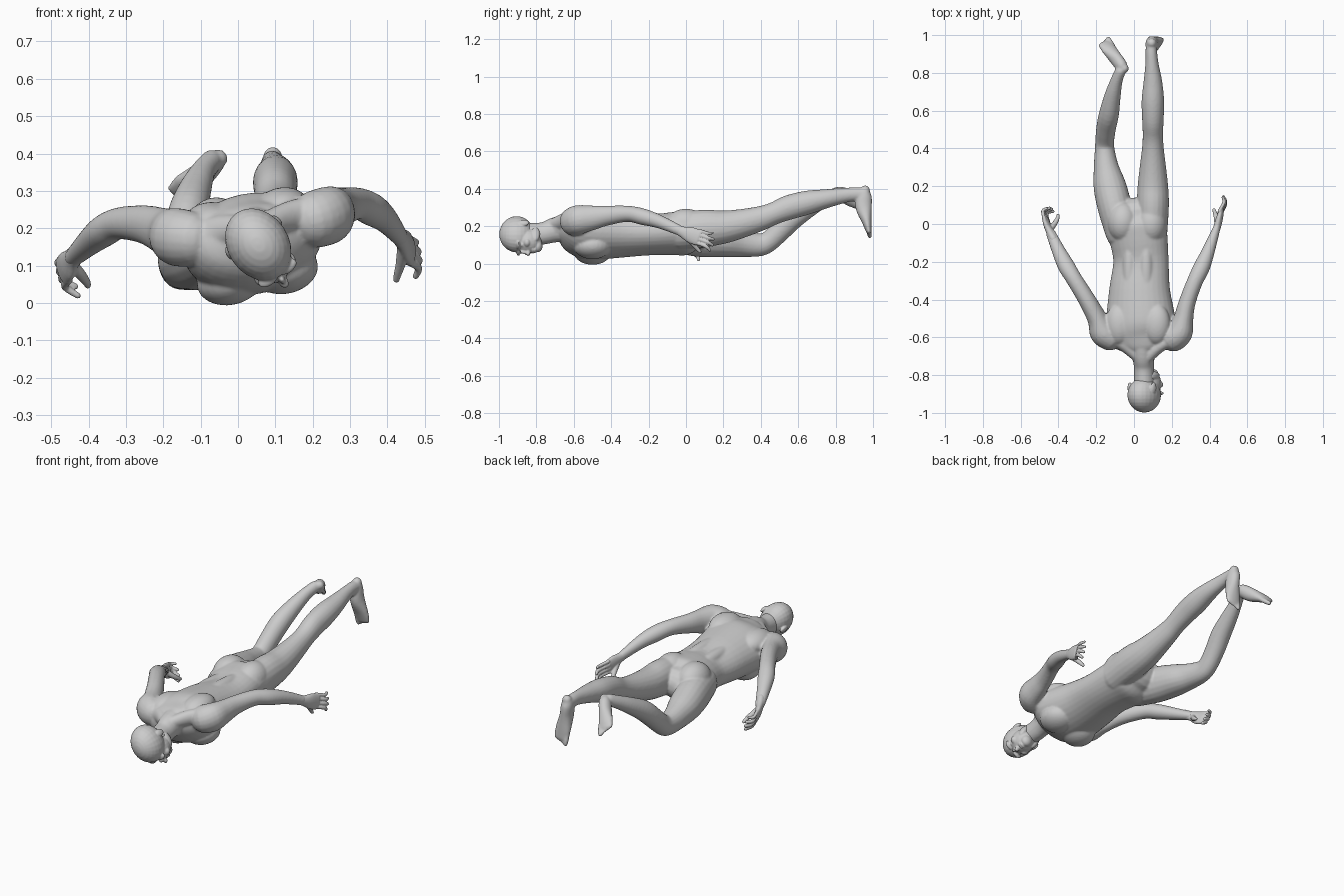
import bpy, bmesh, math
from mathutils import Vector, Matrix


def catmull(a, b, c, d, t):
    return [0.5 * (2*q + (r-p)*t + (2*p-5*q+4*r-s)*t*t + (3*q-p-3*r+s)*t**3)
            for p, q, r, s in zip(a, b, c, d)]


def tube(bm, secs, side=(1, 0, 0), n=20, steps=4):
    """Loft ellipses (x, y, z, half width, half depth) along a smooth path with round ends."""
    p = [secs[0]] + list(secs) + [secs[-1]]
    pts = [catmull(*p[i:i+4], k/steps) for i in range(len(secs)-1) for k in range(steps)]
    pts.append(list(secs[-1]))
    rings = []
    for i, s in enumerate(pts):
        c = Vector(s[:3])
        t = (Vector(pts[min(i+1, len(pts)-1)][:3]) - Vector(pts[max(i-1, 0)][:3])).normalized()
        u = Vector(side)
        u = (u - t*u.dot(t)).normalized()
        rings.append((c, t, u, s[3], s[4]))

    def cap(ring, sign):
        c, t, u, w, h = ring
        r = min(w, h)
        return [(c + t*sign*r*math.sin(a), t, u, w*math.cos(a), h*math.cos(a))
                for a in (0.4, 0.8, 1.15, 1.4)]
    rings = cap(rings[0], -1)[::-1] + rings + cap(rings[-1], 1)
    loops = []
    for c, t, u, w, h in rings:
        v = t.cross(u)
        loops.append([bm.verts.new(c + u*w*math.cos(2*math.pi*k/n) + v*h*math.sin(2*math.pi*k/n))
                      for k in range(n)])
    for a, b in zip(loops, loops[1:]):
        for k in range(n):
            bm.faces.new((a[k], a[(k+1) % n], b[(k+1) % n], b[k]))
    bm.faces.new(loops[0][::-1])
    bm.faces.new(loops[-1])


def blob(bm, c, r, frame=Matrix.Identity(4)):
    bmesh.ops.create_uvsphere(bm, u_segments=24, v_segments=14, radius=1,
                              matrix=frame @ Matrix.Translation(c) @ Matrix.Diagonal((*r, 1)))


def finish(name, bm, voxel, smooth):
    """Fuse the overlapping forms into one smooth skin."""
    bmesh.ops.recalc_face_normals(bm, faces=bm.faces)
    me = bpy.data.meshes.new(name)
    bm.to_mesh(me)
    bm.free()
    ob = bpy.data.objects.new(name, me)
    bpy.context.collection.objects.link(ob)
    m = ob.modifiers.new("fuse", 'REMESH')
    m.mode, m.voxel_size, m.use_smooth_shade = 'VOXEL', voxel, True
    m = ob.modifiers.new("soften", 'SMOOTH')
    m.factor, m.iterations = 0.5, smooth


TILT = (0.98, 0, 0.2)
body = bmesh.new()

# torso and neck
tube(body, [(.05, -.68, .19, .07, .06), (.047, -.645, .185, .14, .085), (.04, -.58, .168, .185, .122),
            (.035, -.5, .158, .185, .135), (.03, -.35, .155, .163, .122), (.037, -.2, .152, .148, .106),
            (.025, -.08, .16, .155, .112), (.012, 0, .162, .16, .115), (.008, .05, .165, .13, .09)], TILT, 32)
tube(body, [(.045, -.62, .19, .075, .075), (.05, -.7, .18, .06, .068), (.053, -.76, .162, .053, .06),
            (.055, -.84, .155, .055, .062)], TILT)

# muscle masses: chest, shoulder blades, lower back, trapezius, buttocks
tilt = Matrix.Translation((.035, 0, .158)) @ Matrix.Rotation(-.2, 4, 'Y')
for s in (-1, 1):
    blob(body, (s*.075, -.5, -.085), (.09, .1, .065), tilt)
    blob(body, (s*.1, -.53, .075), (.075, .11, .058), tilt)
    blob(body, (s*.045, -.25, .065), (.04, .2, .045), tilt)
    tube(body, [(.05, -.73, .2, .03, .03), (.045+s*.09, -.645, .21+s*.018, .035, .045),
                (.045+s*.17, -.6, .205+s*.035, .04, .05)])
blob(body, (.092, .0, .205), (.083, .11, .088))
blob(body, (-.058, .01, .19), (.085, .11, .093))

# straight leg
tube(body, [(.095, -.04, .175, .082, .1), (.1, .1, .188, .085, .1), (.1, .2, .195, .081, .089),
            (.1, .3, .215, .07, .077), (.1, .4, .242, .058, .066), (.1, .47, .268, .054, .06),
            (.1, .55, .3, .057, .066), (.1, .65, .326, .06, .064), (.1, .75, .347, .05, .051),
            (.095, .85, .365, .035, .04), (.092, .91, .371, .031, .037), (.092, .95, .37, .03, .036)])
# bent leg
tube(body, [(-.07, -.05, .145, .08, .09), (-.1, .08, .135, .09, .1), (-.128, .2, .12, .087, .087),
            (-.147, .3, .107, .067, .072), (-.155, .39, .1, .053, .062), (-.155, .44, .117, .05, .056),
            (-.148, .505, .175, .052, .056), (-.133, .58, .245, .053, .056), (-.113, .68, .308, .043, .045),
            (-.092, .76, .353, .032, .036), (-.072, .81, .378, .029, .033)])


def foot(secs, side, big):
    """Foot path from heel to ball, then five toes fanned across the side direction."""
    tube(body, secs, side)
    a, b = Vector(secs[-2][:3]), Vector(secs[-1][:3])
    d, u = (b - a).normalized(), Vector(side).normalized()
    for k in range(5):
        q = b + u*big*(.032 - .0165*k) - d*.006*k
        r = .0135 if k == 0 else .0095
        tube(body, [(*(q - d*.02), r, r), (*(q + d*.018), r, r), (*(q + d*.03), r, r*.85)], side, 12)


foot([(.093, .958, .392, .026, .026), (.093, .952, .36, .033, .042), (.1, .95, .3, .035, .044),
      (.11, .967, .225, .045, .027), (.115, .977, .175, .045, .016)], (1, 0, 0), -1)
foot([(-.052, .823, .387, .025, .024), (-.068, .84, .375, .032, .036), (-.095, .875, .345, .034, .038),
      (-.132, .925, .315, .042, .024), (-.15, .952, .293, .043, .015)], (.071, .022, -.042), 1)

# arms
tube(body, [(-.13, -.6, .172, .07, .075), (-.165, -.57, .177, .072, .078), (-.195, -.5, .19, .053, .065),
            (-.25, -.4, .21, .046, .052), (-.318, -.29, .213, .043, .043), (-.36, -.22, .192, .045, .042),
            (-.4, -.14, .16, .036, .034), (-.44, -.05, .122, .026, .024)])
tube(body, [(.21, -.6, .225, .075, .078), (.243, -.57, .235, .07, .078), (.262, -.5, .245, .053, .066),
            (.28, -.42, .257, .045, .053), (.32, -.31, .266, .042, .043), (.358, -.23, .25, .044, .044),
            (.395, -.14, .223, .034, .036), (.435, -.03, .175, .021, .027)])
finish("body", body, .006, 7)


def hand(name, palm, side, bases, mid, tip, thumb):
    """Palm loft, four curled fingers stepped along the side direction, and a thumb."""
    bm = bmesh.new()
    tube(bm, palm, side)
    base, step = Vector(bases[0]), Vector(bases[1])
    for k, (l, r) in enumerate(((.92, .0105), (1, .011), (.95, .0105), (.78, .009))):
        q = base + step*k
        fan = step*(k - 1.5)*.35
        tube(bm, [(*(q - Vector(mid)*.5), r, r), (*(q + Vector(mid)*l), r, r),
                  (*(q + Vector(tip)*l + fan), r*.8, r*.8)], (0, 0, 1), 12)
    tube(bm, thumb, (1, 0, 0), 12)
    finish(name, bm, .0035, 4)


hand("right_side_hand",
     [(.42, -.065, .19, .026, .022), (.437, -.025, .172, .028, .02), (.45, .02, .155, .042, .019),
      (.462, .065, .138, .043, .014)], (0, .35, 1),
     ((.464, .068, .106), (-.001, .006, .022)), (.02, .036, -.012), (.012, .068, -.025),
     [(.442, 0, .145, .017, .017), (.436, .035, .108, .014, .014), (.428, .06, .08, .011, .011),
      (.424, .075, .063, .009, .009)])
hand("left_side_hand",
     [(-.425, -.08, .138, .028, .024), (-.443, -.045, .12, .028, .021), (-.458, -.01, .1, .04, .018),
      (-.468, .025, .085, .041, .015)], (-.35, .3, 1),
     ((-.456, .022, .055), (-.007, .006, .02)), (-.008, .036, -.012), (.026, .052, -.027),
     [(-.442, -.025, .1, .017, .017), (-.418, .005, .073, .014, .014), (-.405, .03, .055, .011, .011),
      (-.402, .045, .047, .009, .009)])

# head, modelled upright facing -y, then laid down and turned
turn = Matrix(((.83, -.56, 0, .062), (0, 0, -1, -.88), (.56, .83, 0, .145), (0, 0, 0, 1)))
head = bmesh.new()
blob(head, (0, .014, .025), (.082, .103, .093), turn)       # cranium
blob(head, (0, -.03, -.035), (.064, .07, .075), turn)       # face
blob(head, (0, -.062, -.087), (.032, .034, .026), turn)     # chin
blob(head, (0, -.092, -.062), (.022, .013, .007), turn)     # lips
blob(head, (0, -.092, -.073), (.019, .012, .006), turn)
blob(head, (0, -.106, -.036), (.013, .019, .012), turn)     # nose
blob(head, (0, -.097, -.018), (.009, .015, .026), turn)
for s in (-1, 1):
    blob(head, (s*.03, -.077, .016), (.03, .019, .011), turn)     # brow
    blob(head, (s*.038, -.066, -.03), (.025, .024, .02), turn)    # cheek
    blob(head, (s*.03, -.073, -.005), (.014, .014, .009), turn)   # eye
    blob(head, (s*.045, -.015, -.075), (.018, .045, .024), turn)  # jaw
    blob(head, (s*.08, .026, -.012), (.011, .02, .03), turn @ Matrix.Rotation(s*.15, 4, 'Z'))  # ear
finish("head", head, .004, 4)
